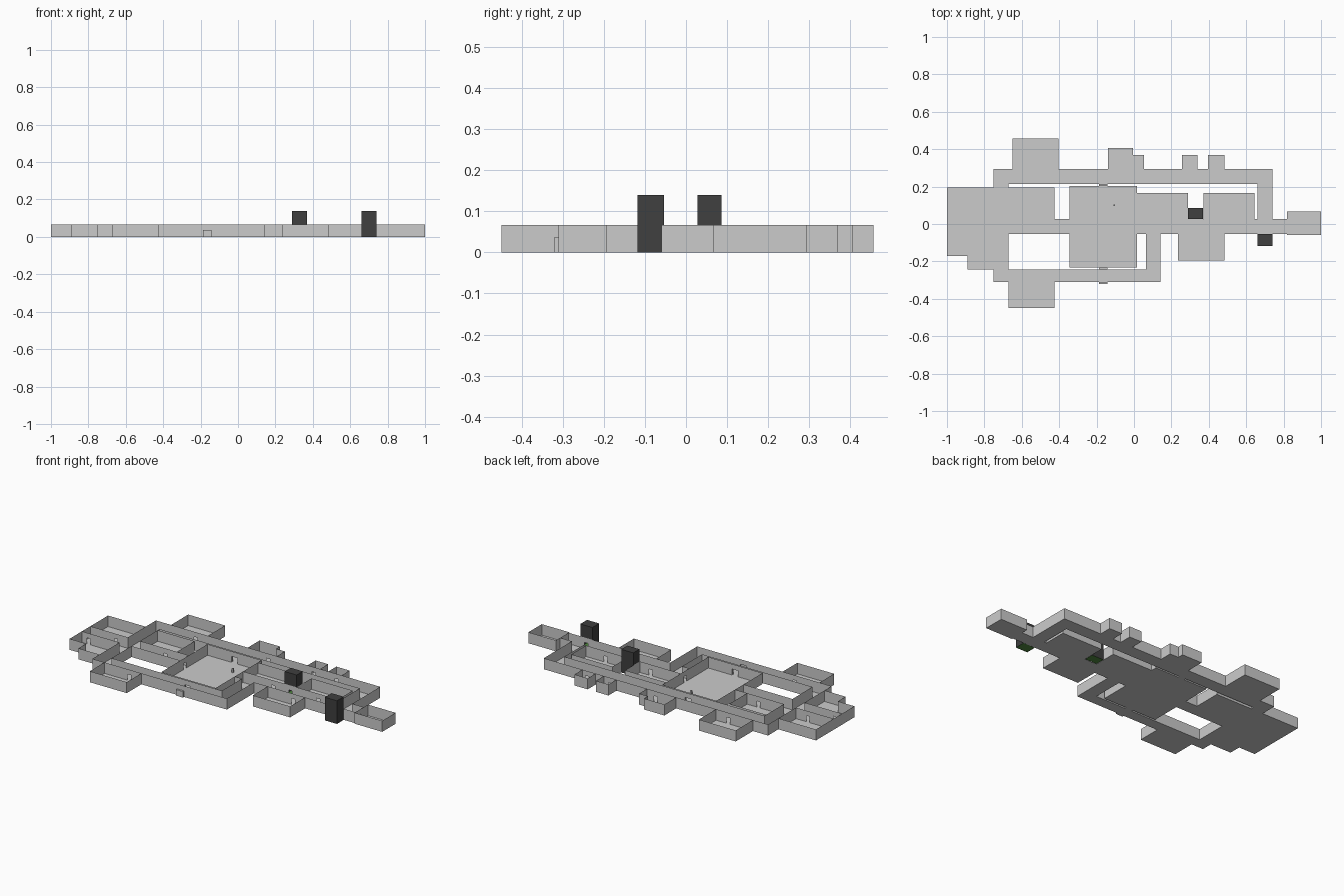
import bpy, bmesh

if "Cube" in bpy.data.objects:
    bpy.data.objects.remove(bpy.data.objects["Cube"])

H, DOOR_H = 0.066, 0.036   # wall and doorway heights

# Each region: list of floor rectangles (x0, y0, x1, y1)
regions = {
    "corridor": [(-1, -.053, -.345, .027), (.015, -.053, .817, .027),
                 (-.75, .027, -.67, .213), (-.75, -.243, -.67, -.053),
                 (-.75, .213, .74, .293), (-.75, -.31, .143, -.243),
                 (.063, -.243, .143, -.053), (.66, .027, .74, .213)],
    "main_hall": [(-.345, -.233, .015, .203)],
    "west_upper_room": [(-1, .027, -.75, .195)],
    "west_lower_room": [(-1, -.17, -.75, -.053), (-.89, -.243, -.75, -.17)],
    "inner_west_room": [(-.67, .027, -.425, .195)],
    "north_west_room": [(-.65, .293, -.405, .456)],
    "south_west_room": [(-.67, -.449, -.425, -.31)],
    "inner_east_room": [(.015, .027, .288, .167)],
    "far_east_room": [(.371, .027, .645, .167)],
    "south_east_room": [(.235, -.195, .483, -.053)],
    "end_room": [(.817, -.06, 1, .067)],
    "north_l_room": [(-.14, .293, -.005, .405), (-.005, .293, .053, .369)],
    "north_closet_a": [(.257, .293, .34, .369)],
    "north_closet_b": [(.395, .293, .483, .369)],
}

# Doorways: axis the wall lies on ("y" = wall at constant y), wall coordinate, centre, half width
D = .011
doors = [("y", .027, c, D) for c in (-.83, -.50, .215, .33, .515)]
doors += [("y", -.053, c, D) for c in (-.955, .405, .70)]
doors += [("y", .293, c, D) for c in (-.485, -.005, .298, .45)]
doors += [("y", -.31, -.505, D), ("x", .817, -.01, D),
          ("x", -.345, -.013, D), ("x", .015, -.013, D)]
doors += [("y", w, -.164, .02) for w in (.203, .213, -.233, -.243, -.31)]


def mesh_object(name, quads, color=None, dissolve=False):
    bm = bmesh.new()
    for q in quads:
        bm.faces.new([bm.verts.new(p) for p in q])
    bmesh.ops.remove_doubles(bm, verts=bm.verts, dist=1e-5)
    if dissolve:
        bmesh.ops.dissolve_limit(bm, angle_limit=.01, verts=bm.verts, edges=bm.edges)
    me = bpy.data.meshes.new(name)
    bm.to_mesh(me)
    bm.free()
    ob = bpy.data.objects.new(name, me)
    bpy.context.collection.objects.link(ob)
    if color:
        mat = bpy.data.materials.get(color[0]) or bpy.data.materials.new(color[0])
        mat.diffuse_color = color[1]
        mat.use_nodes = True
        mat.node_tree.nodes["Principled BSDF"].inputs["Base Color"].default_value = mat.diffuse_color
        me.materials.append(mat)
    return ob


def flat(x0, y0, x1, y1, z):
    return [(x0, y0, z), (x1, y0, z), (x1, y1, z), (x0, y1, z)]


def upright(x0, y0, x1, y1, z0, z1):
    return [(x0, y0, z0), (x1, y1, z0), (x1, y1, z1), (x0, y0, z1)]


# Floors
for name, rects in regions.items():
    mesh_object(name + "_floor", [flat(*r, 0) for r in rects])

# Walls: stand one wherever two neighbouring grid cells belong to different regions
rects = [(n, r) for n, rs in regions.items() for r in rs]
xs, ys = set(), set()
for _, (x0, y0, x1, y1) in rects:
    xs |= {x0, x1}
    ys |= {y0, y1}
for axis, w, c, h in doors:
    (xs if axis == "y" else ys).update({c - h, c + h})
xs, ys = sorted(xs), sorted(ys)


def region_at(x, y):
    for n, (x0, y0, x1, y1) in rects:
        if x0 < x < x1 and y0 < y < y1:
            return n


def bottom(axis, w, m):
    hit = any(a == axis and abs(w - dw) < 1e-4 and abs(m - c) < h for a, dw, c, h in doors)
    return DOOR_H if hit else 0


E = 1e-4
walls = []
for a, b in zip(xs, xs[1:]):
    m = (a + b) / 2
    for y in ys:
        if region_at(m, y - E) != region_at(m, y + E):
            z = bottom("y", y, m)
            walls.append(upright(a, y, b, y, DOOR_H, H))
            if not z:
                walls.append(upright(a, y, b, y, 0, DOOR_H))
for a, b in zip(ys, ys[1:]):
    m = (a + b) / 2
    for x in xs:
        if region_at(x - E, m) != region_at(x + E, m):
            z = bottom("x", x, m)
            walls.append(upright(x, a, x, b, DOOR_H, H))
            if not z:
                walls.append(upright(x, a, x, b, 0, DOOR_H))
mesh_object("walls", walls, dissolve=True)

# Short passages at the hall and the front entrance
for i, (y0, y1) in enumerate([(.203, .213), (-.243, -.233), (-.321, -.31)]):
    a, b = -.187, -.141
    mesh_object(f"passage_{i}", [
        flat(a, y0, b, y1, 0), flat(a, y0, b, y1, DOOR_H),
        upright(a, y0, a, y1, 0, DOOR_H), upright(b, y0, b, y1, 0, DOOR_H)])
mesh_object("entrance_door", [upright(-.187, -.321, -.141, -.321, 0, DOOR_H)])

# Lift shafts: dark boxes with a doorway to the corridor and a green floor
DARK = ("dark_shaft", (.05, .05, .05, 1))
GREEN = ("green_floor", (.08, .25, .05, 1))
for i, (x0, x1, front, back, c) in enumerate([(.29, .37, .027, .086, .33),
                                              (.66, .74, -.053, -.118, .70)]):
    T = .139
    f = front + (.001 if back > front else -.001)
    mesh_object(f"lift_shaft_{i}", [
        flat(x0, f, x1, back, T),
        upright(x0, f, x0, back, 0, T), upright(x1, f, x1, back, 0, T),
        upright(x0, back, x1, back, 0, T),
        upright(x0, f, c - D, f, 0, T), upright(c + D, f, x1, f, 0, T),
        upright(c - D, f, c + D, f, DOOR_H, T)], DARK)
    mesh_object(f"lift_floor_{i}", [flat(x0, f, x1, back, .001)], GREEN)

# Small post in the hall
p, q, s = -.105, .1, .004
mesh_object("hall_post", [
    flat(p - s, q - s, p + s, q + s, .025),
    upright(p - s, q - s, p + s, q - s, 0, .025), upright(p + s, q - s, p + s, q + s, 0, .025),
    upright(p + s, q + s, p - s, q + s, 0, .025), upright(p - s, q + s, p - s, q - s, 0, .025)])
